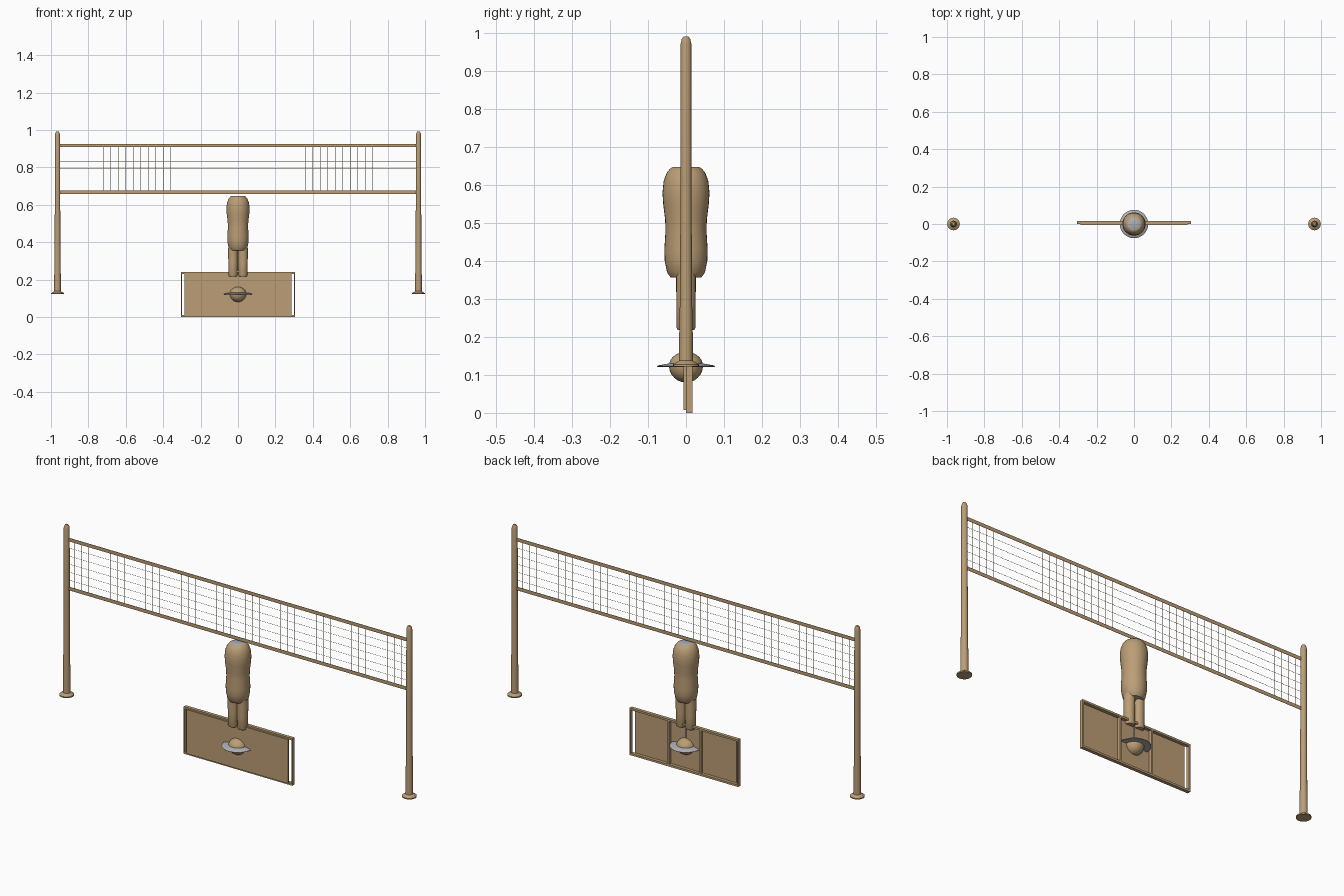
import bpy, bmesh, math

if "Cube" in bpy.data.objects:
    bpy.data.objects.remove(bpy.data.objects["Cube"])


def material(name, rgb):
    m = bpy.data.materials.new(name)
    m.diffuse_color = (*rgb, 1)
    m.use_nodes = True
    m.node_tree.nodes["Principled BSDF"].inputs["Base Color"].default_value = m.diffuse_color
    return m


tan = material("tan", (0.50, 0.34, 0.18))
grey = material("grey", (0.42, 0.43, 0.45))


def finish(name, bm, smooth=True, mat=tan):
    bmesh.ops.recalc_face_normals(bm, faces=bm.faces)
    me = bpy.data.meshes.new(name)
    bm.to_mesh(me)
    bm.free()
    me.materials.append(mat)
    me.materials.append(grey)
    ob = bpy.data.objects.new(name, me)
    bpy.context.collection.objects.link(ob)
    if smooth:
        bpy.ops.object.select_all(action='DESELECT')
        ob.select_set(True)
        bpy.context.view_layer.objects.active = ob
        bpy.ops.object.shade_smooth_by_angle(angle=math.radians(40))
    return ob


def lathe(name, profile, x=0, n=24, mat=tan, cap=0):
    """Capped solid of revolution from (radius, z) points."""
    bm = bmesh.new()
    rings = [[bm.verts.new((x + r * math.cos(2 * math.pi * i / n),
                            r * math.sin(2 * math.pi * i / n), z))
              for i in range(n)] for r, z in profile]
    for a, b in zip(rings, rings[1:]):
        for i in range(n):
            j = (i + 1) % n
            bm.faces.new((a[i], a[j], b[j], b[i]))
    for ring in (rings[0], rings[-1]):
        bm.faces.new(ring).material_index = cap
    return finish(name, bm, mat=mat)


def add_box(bm, x0, x1, y0, y1, z0, z1):
    for v in bmesh.ops.create_cube(bm, size=1)["verts"]:
        v.co = ((x0 + x1) / 2 + v.co.x * (x1 - x0),
                (y0 + y1) / 2 + v.co.y * (y1 - y0),
                (z0 + z1) / 2 + v.co.z * (z1 - z0))


# Net posts with round feet
post = [(.034, .122), (.034, .128), (.024, .134), (.018, .138), (.018, .20),
        (.016, .30), (.0145, .60), (.014, .972), (.011, .985), (.007, .991)]
for side, x in (("left", -.965), ("right", .965)):
    lathe(side + "_net_post", post, x, 20)

# Flat tapes along the top and bottom of the net
for name, z in (("top_tape", .917), ("bottom_tape", .668)):
    bm = bmesh.new()
    add_box(bm, -.96, .96, -.0006, .0006, z - .009, z + .009)
    finish(name, bm, False)

# Net strings
bm = bmesh.new()
t = .0005
for i in range(-23, 24):
    add_box(bm, i * .04 - t, i * .04 + t, -t, t, .67, .915)
for i in range(1, 6):
    z = .67 + i * .245 / 6
    add_box(bm, -.96, .96, -t, t, z - t, z + t)
finish("net_strings", bm, False)

# Hanging bag with a narrow waist and grey ends
lathe("bag", [(.040, .356), (.050, .37), (.056, .40), (.057, .43), (.054, .48),
              (.055, .51), (.060, .55), (.062, .58), (.059, .61), (.051, .632),
              (.042, .643), (.034, .648)], n=32, cap=1)

# Two short legs below the bag
for side, x in (("left", -.0265), ("right", .0265)):
    lathe(side + "_leg", [(.022, .218), (.025, .225), (.0255, .29),
                          (.026, .37)], x, 20)

# Thin stem, round ball and thin rim around it
lathe("stem", [(.004, .15), (.004, .23)], n=10, mat=grey)
ball = [(.045 * math.sin(a), .125 - .045 * math.cos(a))
        for a in (math.pi * (i + .15) / 13 for i in range(7))]
ball += [(.045, .128), (.041, .140), (.033, .149), (.026, .154),
         (.015, .160), (.004, .162)]
lathe("ball", ball, n=28)
lathe("rim", [(.040, .122), (.074, .121), (.076, .123), (.074, .125),
              (.040, .131)], n=32, mat=grey)

# Board: front panel, with frame and dividers behind, open slots at the ends
bm = bmesh.new()
add_box(bm, -.286, .286, -.006, .001, .008, .232)
finish("board_panel", bm, False)
bm = bmesh.new()
for z in (0, .230):
    add_box(bm, -.306, .306, 0, .017, z, z + .010)
for s in (-1, 1):
    for c, w in ((.303, .003), (.09, .005)):
        add_box(bm, s * c - w, s * c + w, 0, .017, .008, .232)
finish("board_frame", bm, False)
